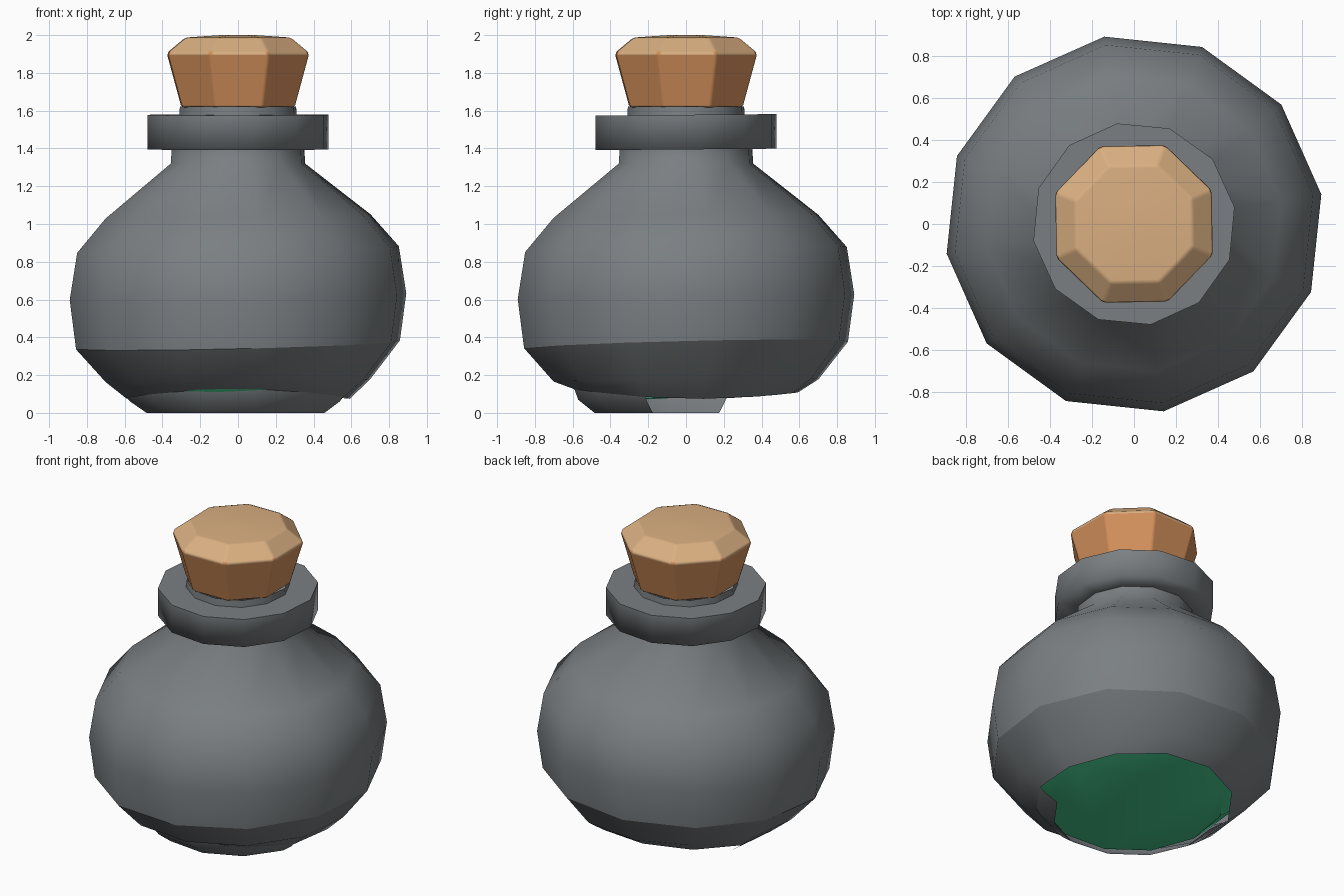
import bpy, bmesh, math

if "Cube" in bpy.data.objects:
    bpy.data.objects.remove(bpy.data.objects["Cube"])


def material(name, rgb):
    m = bpy.data.materials.new(name)
    m.diffuse_color = (*rgb, 1)
    m.use_nodes = True
    m.node_tree.nodes["Principled BSDF"].inputs["Base Color"].default_value = m.diffuse_color
    return m


GREY = material("grey clay", (0.195, 0.213, 0.225))
CORK = material("cork side", (0.66, 0.28, 0.105))
TAN = material("cork top", (0.70, 0.43, 0.22))
GREEN = material("green liquid", (0.055, 0.52, 0.24))


def lathe(name, rings, sides, offset, mats, smooth, cap_low=False, cap_top=False,
          keep=None, rule=None, bevel=0):
    """Rings are (radius, z, tilt_x, tilt_y, bow_y), from bottom to top."""
    bm = bmesh.new()
    loops = []
    for r, z, tx, ty, bow in rings:
        loop = []
        for i in range(sides):
            a = math.radians(offset + 360 * i / sides)
            x, y = r * math.cos(a), r * math.sin(a)
            loop.append(bm.verts.new((x, y, z + tx * x + ty * y + bow * y * y)))
        loops.append(loop)
    for low, high in zip(loops, loops[1:]):
        for i in range(sides):
            j = (i + 1) % sides
            if keep is None or keep(offset + 360 * (i + 0.5) / sides):
                bm.faces.new((low[i], low[j], high[j], high[i]))
    if cap_low:
        bm.faces.new(loops[0][::-1])
    if cap_top:
        bm.faces.new(loops[-1])
    loose = [v for v in bm.verts if not v.link_faces]
    bmesh.ops.delete(bm, geom=loose, context='VERTS')
    if rule:
        for f in bm.faces:
            f.material_index = rule(f)
    mesh = bpy.data.meshes.new(name)
    bm.to_mesh(mesh)
    bm.free()
    for m in mats:
        mesh.materials.append(m)
    ob = bpy.data.objects.new(name, mesh)
    bpy.context.collection.objects.link(ob)
    bpy.ops.object.select_all(action='DESELECT')
    ob.select_set(True)
    bpy.context.view_layer.objects.active = ob
    bpy.ops.object.shade_smooth_by_angle(angle=math.radians(smooth))
    if bevel:
        mod = ob.modifiers.new("soft edges", 'BEVEL')
        mod.width = bevel
        mod.segments = 1
        mod.limit_method = 'ANGLE'
        mod.angle_limit = math.radians(20)
        mod.harden_normals = True
    return ob


# round body running up into the neck
BELT = (0.868, 0.36, 0.024, 0.024, 0)
lathe("flask_body", [
    BELT,
    (0.902, 0.615, 0.017, 0.017, 0),
    (0.862, 0.865, 0.018, 0.018, 0),
    (0.71, 1.04, 0.014, 0.014, 0),
    (0.36, 1.32, 0, 0, 0),
    (0.355, 1.41, 0, 0, 0)], 12, 9, [GREY], 70)

# underside of the body, open at the bottom
lathe("flask_underside", [
    (0.60, 0.075, 0, -0.015, 0.12),
    (0.71, 0.172, 0.01, 0.01, 0),
    BELT], 12, 9, [GREY], 70)

# partial foot around the front left of the base
lathe("broken_foot", [
    (0.49, 0.0, 0, 0, 0),
    (0.578, 0.06, 0, 0, 0.03),
    (0.60, 0.08, 0, -0.015, 0.12)], 12, 9, [GREY], 35,
    keep=lambda a: 159 < a % 360 < 339)

# thick lip: soft underside and wall
lathe("flask_lip", [
    (0.34, 1.395, 0, 0.008, 0),
    (0.485, 1.395, 0, 0.008, 0),
    (0.485, 1.578, 0, 0.008, 0)], 12, 9.5, [GREY], 100)

# flat lip top with the small collar that holds the cork
lathe("lip_top", [
    (0.485, 1.578, 0, 0.008, 0),
    (0.315, 1.578, 0, 0.008, 0),
    (0.312, 1.622, 0, 0, 0)], 12, 9.5, [GREY], 35)

# liquid inside, visible from below
lathe("liquid", [
    (0.55, 0.105, 0.04, 0.06, 0),
    (0.68, 0.20, 0, 0, 0),
    (0.82, 0.37, 0.02, 0.02, 0),
    (0.86, 0.615, 0.017, 0.017, 0),
    (0.82, 0.84, 0, 0, 0)], 12, 9, [GREEN], 35, cap_low=True, cap_top=True)

# eight-sided cork with a lighter bevelled top
lathe("cork", [
    (0.322, 1.617, 0, 0, 0),
    (0.406, 1.905, 0, 0, 0),
    (0.30, 1.987, 0, 0, 0),
    (0.10, 2.0, 0, 0, 0)], 8, 23.5, [CORK, TAN], 60, cap_low=True, cap_top=True,
    rule=lambda f: 1 if f.calc_center_median().z > 1.9 else 0, bevel=0.012)
